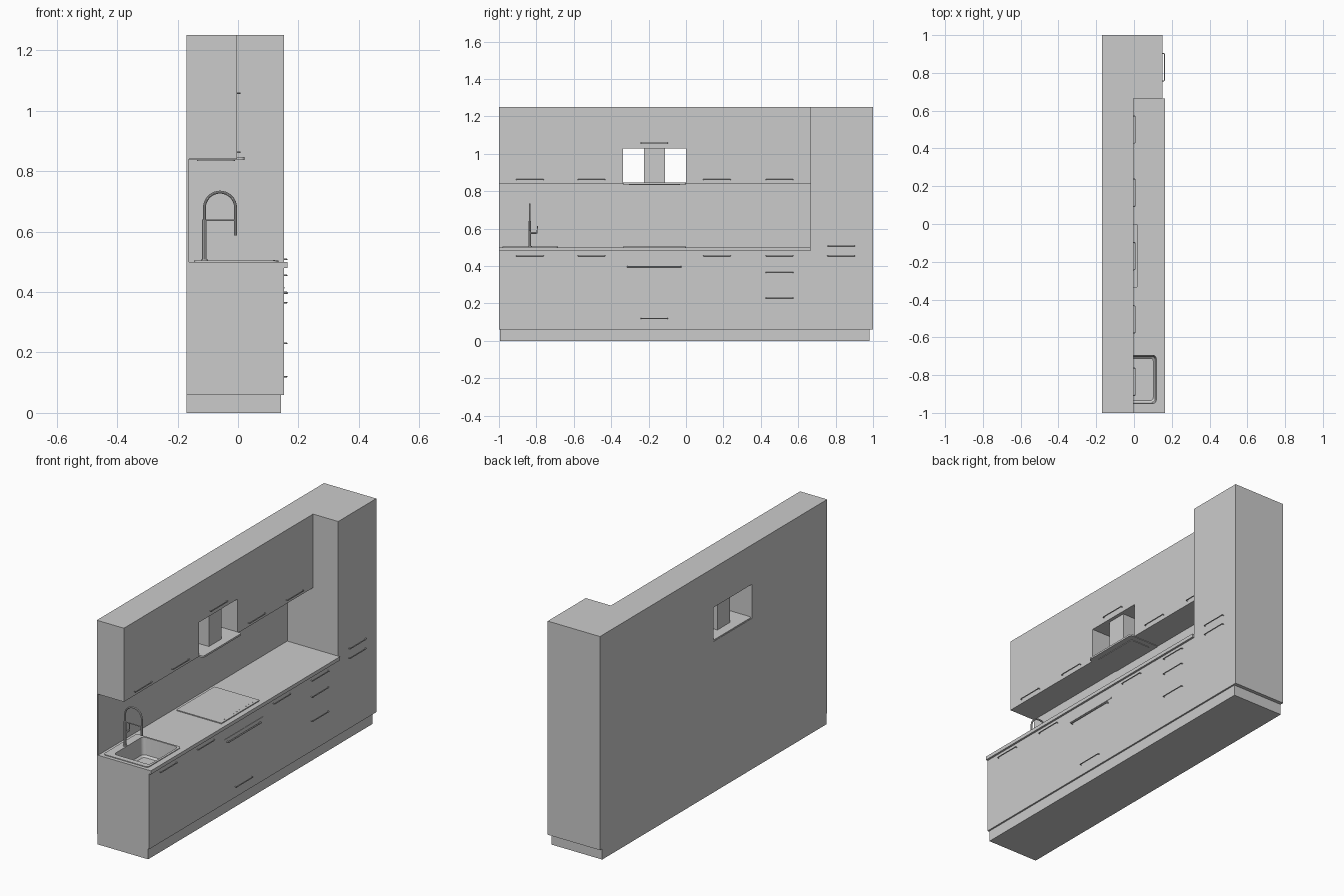
import bpy, bmesh
from math import sin, cos, pi

if "Cube" in bpy.data.objects:
    bpy.data.objects.remove(bpy.data.objects["Cube"])


def make(name, bm, smooth=False):
    bmesh.ops.recalc_face_normals(bm, faces=bm.faces)
    me = bpy.data.meshes.new(name)
    bm.to_mesh(me)
    bm.free()
    ob = bpy.data.objects.new(name, me)
    bpy.context.collection.objects.link(ob)
    if smooth:
        shade(ob)
    return ob


def activate(ob):
    bpy.ops.object.select_all(action='DESELECT')
    ob.select_set(True)
    bpy.context.view_layer.objects.active = ob


def shade(ob):
    activate(ob)
    bpy.ops.object.shade_smooth_by_angle(angle=0.6)


def prism(name, profile, x0, x1):
    """Extrude a (y, z) outline from x0 to x1."""
    bm = bmesh.new()
    face = bm.faces.new([bm.verts.new((x0, y, z)) for y, z in profile])
    new = bmesh.ops.extrude_face_region(bm, geom=[face])['geom']
    bmesh.ops.translate(bm, vec=(x1 - x0, 0, 0),
                        verts=[v for v in new if isinstance(v, bmesh.types.BMVert)])
    return make(name, bm)


def box(name, x0, x1, y0, y1, z0, z1):
    return prism(name, [(y0, z0), (y1, z0), (y1, z1), (y0, z1)], x0, x1)


def rounded_loft(name, rings, caps=(True, True), seg=5):
    """Bridge rounded rectangles given as (x0, x1, y0, y1, z, radius)."""
    bm = bmesh.new()
    loops = []
    for x0, x1, y0, y1, z, r in rings:
        corners = [(x1 - r, y1 - r), (x0 + r, y1 - r), (x0 + r, y0 + r), (x1 - r, y0 + r)]
        loops.append([bm.verts.new((cx + r * cos(a), cy + r * sin(a), z))
                      for k, (cx, cy) in enumerate(corners)
                      for a in [(k + i / seg) * pi / 2 for i in range(seg + 1)]])
    n = len(loops[0])
    for a, b in zip(loops, loops[1:]):
        for i in range(n):
            bm.faces.new((a[i], a[(i + 1) % n], b[(i + 1) % n], b[i]))
    if caps[0]:
        bm.faces.new(loops[0])
    if caps[1]:
        bm.faces.new(loops[-1])
    return make(name, bm, True)


def plate(name, x0, x1, y0, y1, z0, z1, r):
    return rounded_loft(name, [(x0, x1, y0, y1, z0, r), (x0, x1, y0, y1, z1, r)])


def tube(name, points, radius, res=3):
    cu = bpy.data.curves.new(name, 'CURVE')
    cu.dimensions = '3D'
    cu.bevel_depth, cu.bevel_resolution, cu.use_fill_caps = radius, res, True
    sp = cu.splines.new('POLY')
    sp.points.add(len(points) - 1)
    for p, co in zip(sp.points, points):
        p.co = (*co, 1)
    ob = bpy.data.objects.new(name, cu)
    bpy.context.collection.objects.link(ob)
    activate(ob)
    bpy.ops.object.convert(target='MESH')
    ob = bpy.context.object
    shade(ob)
    return ob


def handle(name, x, y, z, half=0.075, r=0.0025, reach=0.0095):
    """Bow handle standing off a front at x."""
    h = half - r
    return tube(name, [(x - 0.002, y - h, z), (x + reach - 0.003, y - h, z),
                       (x + reach, y - h + 0.004, z), (x + reach, y + h - 0.004, z),
                       (x + reach - 0.003, y + h, z), (x - 0.002, y + h, z)], r, 2)


BACK, FRONT, UPPER = -0.17, 0.152, -0.003

# Cabinets: plinth, base run with tall unit, upper run with hood opening
box("plinth", BACK, 0.143, -0.995, 0.98, 0, 0.06)
carcass = prism("base_and_tall_cabinet",
                [(-1, 0.06), (1, 0.06), (1, 1.25), (0.665, 1.25), (0.665, 0.48), (-1, 0.48)],
                BACK, FRONT)
prism("upper_cabinets",
      [(-1, 0.84), (-0.337, 0.84), (-0.337, 1.03), (0, 1.03), (0, 0.84),
       (0.665, 0.84), (0.665, 1.25), (-1, 1.25)], BACK, UPPER)
box("backsplash", BACK, -0.162, -1, 0.665, 0.5, 0.84)
counter = box("countertop", BACK, 0.163, -1, 0.665, 0.48, 0.5)

# Sink opening cut through worktop and cabinet
cutter = plate("sink_cutter", -0.101, 0.119, -0.951, -0.694, 0.395, 0.55, 0.02)
for ob in (carcass, counter):
    mod = ob.modifiers.new("sink_opening", 'BOOLEAN')
    mod.object, mod.operation, mod.solver = cutter, 'DIFFERENCE', 'EXACT'
    activate(ob)
    bpy.ops.object.modifier_apply(modifier=mod.name)
bpy.data.objects.remove(cutter)

# Sink
rounded_loft("sink", [
    (-0.145, 0.13, -0.98, -0.685, 0.5, 0.015),
    (-0.145, 0.13, -0.98, -0.685, 0.504, 0.015),
    (-0.1, 0.118, -0.95, -0.695, 0.504, 0.019),
    (-0.094, 0.112, -0.944, -0.701, 0.41, 0.019),
    (-0.084, 0.102, -0.934, -0.711, 0.4, 0.015)], caps=(False, True))
plate("sink_drain", -0.006, 0.024, -0.838, -0.808, 0.4, 0.402, 0.0149)

# Faucet: column, arched spout, spray head, support arm, lever
fx, fy, R = -0.111, -0.835, 0.0515
plate("faucet_base", fx - 0.011, fx + 0.011, fy - 0.011, fy + 0.011, 0.503, 0.507, 0.0109)
tube("faucet_column", [(fx, fy, 0.503), (fx, fy, 0.64)], 0.0075)
arc = [(fx + R - R * cos(pi * i / 16), fy, 0.679 + R * sin(pi * i / 16)) for i in range(17)]
tube("faucet_spout", [(fx, fy, 0.63)] + arc + [(fx + 2 * R, fy, 0.62)], 0.0048)
tube("faucet_spray_head", [(fx + 2 * R, fy, 0.638), (fx + 2 * R, fy, 0.587)], 0.0055)
tube("faucet_support_arm", [(fx, fy, 0.637), (fx + 2 * R, fy, 0.637)], 0.003)
tube("faucet_lever", [(fx, fy, 0.577), (fx, fy + 0.035, 0.577)], 0.006)
tube("faucet_lever_pin", [(fx, fy + 0.038, 0.573), (fx, fy + 0.041, 0.615)], 0.0025)

# Hob with a row of touch controls
plate("hob", -0.145, 0.134, -0.337, 0, 0.5, 0.505, 0.004)
for i in range(10):
    y = -0.29 + i * 0.0272
    plate("hob_control", 0.116, 0.122, y - 0.003, y + 0.003, 0.505, 0.506, 0.0029)

# Extractor hood
plate("hood_plate", -0.168, 0.022, -0.337, 0, 0.837, 0.847, 0.012)
plate("hood_filter", -0.135, -0.01, -0.305, -0.032, 0.834, 0.838, 0.012)
box("hood_chimney", -0.115, -0.022, -0.225, -0.112, 0.845, 1.032)

# Oven trim and handle
box("oven_trim", FRONT - 0.002, FRONT + 0.002, -0.337, 0, 0.412, 0.417)
handle("oven_handle", FRONT, -0.17, 0.397, 0.147, 0.004)

# Door and drawer handles
for y in (-0.835, -0.505, 0.165, 0.5):
    handle("upper_handle", UPPER, y, 0.862)
    handle("lower_handle", FRONT, y, 0.455)
handle("hood_cabinet_handle", UPPER, -0.17, 1.058)
for y, z in ((0.5, 0.365), (0.5, 0.23), (-0.17, 0.12)):
    handle("drawer_handle", FRONT, y, z)
for z in (0.455, 0.508):
    handle("tall_unit_handle", FRONT, 0.83, z)
